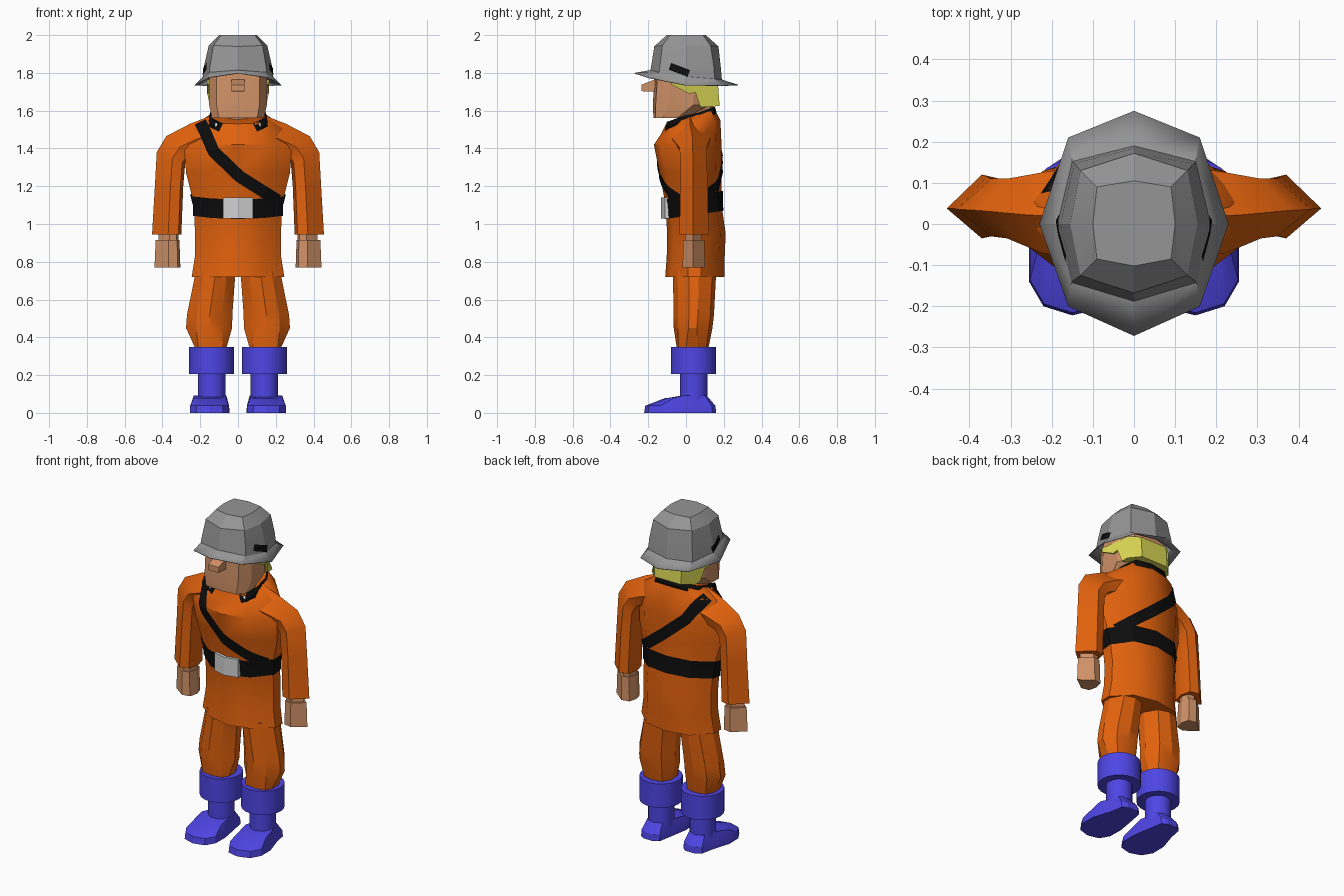
import bpy, bmesh, math
from mathutils import Vector
from mathutils.bvhtree import BVHTree

if "Cube" in bpy.data.objects:
    bpy.data.objects.remove(bpy.data.objects["Cube"])


def material(name, rgb):
    m = bpy.data.materials.new(name)
    m.diffuse_color = (*rgb, 1)
    m.use_nodes = True
    m.node_tree.nodes["Principled BSDF"].inputs["Base Color"].default_value = m.diffuse_color
    return m


ORANGE = material("orange cloth", (0.75, 0.12, 0.004))
BLUE = material("blue rubber", (0.075, 0.06, 0.78))
SKIN = material("skin", (0.63, 0.285, 0.135))
GREY = material("grey metal", (0.30, 0.30, 0.30))
YELLOW = material("yellow hair", (0.70, 0.68, 0.09))
SILVER = material("silver buckle", (0.63, 0.63, 0.63))
BLACK = material("black webbing", (0.004, 0.004, 0.004))
WHITE = material("white badge", (0.85, 0.85, 0.85))


def finish(name, bm, mat, mirror=False, thick=0, angle=28):
    bmesh.ops.recalc_face_normals(bm, faces=bm.faces)
    me = bpy.data.meshes.new(name)
    bm.to_mesh(me)
    bm.free()
    ob = bpy.data.objects.new(name, me)
    bpy.context.collection.objects.link(ob)
    me.materials.append(mat)
    bpy.ops.object.select_all(action='DESELECT')
    ob.select_set(True)
    bpy.context.view_layer.objects.active = ob
    bpy.ops.object.shade_smooth_by_angle(angle=math.radians(angle))
    if mirror:
        ob.modifiers.new("mirror", 'MIRROR').use_mirror_merge = False
    if thick:
        s = ob.modifiers.new("thickness", 'SOLIDIFY')
        s.thickness, s.offset = thick, -1
    return ob


def loft(name, rings, mat, closed=True, bottom=True, top=True, **kw):
    bm = bmesh.new()
    vs = [[bm.verts.new(p) for p in r] for r in rings]
    n = len(vs[0])
    for a, b in zip(vs, vs[1:]):
        for i in range(n if closed else n - 1):
            j = (i + 1) % n
            bm.faces.new((a[i], a[j], b[j], b[i]))
    if bottom:
        bm.faces.new(vs[0])
    if top:
        bm.faces.new(vs[-1])
    return finish(name, bm, mat, **kw)


def mirrored(half):
    """Complete a half section whose first and last points lie on the centre."""
    return half + [(-u, v) for u, v in half[-2:0:-1]]


BODY = mirrored([(0, 0), (.56, .11), (1, .38), (1, .6), (.6, .91), (0, 1)])
SQUARE = mirrored([(0, 0), (.78, .06), (1, .3), (1, .65), (.72, .93), (0, 1)])


def section(z, w, yf, yb, tilt=0, cx=0, shape=BODY):
    return [(cx + u * w, yf + v * (yb - yf), z + tilt * (v - .5)) for u, v in shape]


# Jacket body
jacket = loft("jacket", [
    section(.72, .245, -.11, .205), section(.83, .228, -.102, .205),
    section(.95, .228, -.10, .21), section(1.10, .232, -.108, .188),
    section(1.27, .275, -.14, .188), section(1.42, .285, -.17, .188),
    section(1.515, .235, -.13, .182, .07),
    section(1.57, .145, -.105, .15, .08, shape=SQUARE)], ORANGE, angle=40)

# Sleeves: each ring joins an outer and an inner seam
SLEEVE = [(0, .47), (.55, 0), (.9, .08), (1, .5), (.9, .92), (.55, 1)]


def sleeve_ring(xo, zo, xi, zi, yf, yb):
    return [(xo + t * (xi - xo), yf + v * (yb - yf), zo + t * (zi - zo)) for t, v in SLEEVE]


sleeves = loft("sleeves", [
    sleeve_ring(.455, .945, .30, .945, -.035, .12), sleeve_ring(.44, 1.2, .29, 1.2, -.03, .115),
    sleeve_ring(.43, 1.38, .28, 1.32, -.03, .11), sleeve_ring(.38, 1.465, .25, 1.36, -.035, .11),
    sleeve_ring(.255, 1.53, .20, 1.38, -.07, .125), sleeve_ring(.14, 1.575, .12, 1.40, -.09, .14)],
    ORANGE, mirror=True, angle=40)

# Hands and wrists
loft("wrists", [sleeve_ring(.42, z, .315, z, -.005, .085) for z in (.90, .96)], SKIN, mirror=True)
loft("hands", [sleeve_ring(.442, .77, .305, .77, -.018, .10),
               sleeve_ring(.436, .915, .31, .915, -.015, .098)], SKIN, mirror=True)

# Trousers
loft("trousers", [
    section(.35, .085, -.05, .12, cx=.145, shape=SQUARE), section(.45, .122, -.065, .14, cx=.153),
    section(.52, .12, -.065, .148, cx=.15), section(.75, .105, -.07, .16, cx=.118)],
    ORANGE, mirror=True)


# Boots
def disc(r, z):
    return [(.14 + r * math.cos(a * math.pi / 10), .04 + r * math.sin(a * math.pi / 10), z)
            for a in range(20)]


loft("boot_cuffs", [disc(.12, .205), disc(.12, .35)], BLUE, mirror=True)
loft("boot_shafts", [disc(.073, .05), disc(.073, .22)], BLUE, mirror=True)
SOLE = [(.15, -.222), (.22, -.2), (.255, -.14), (.255, -.05), (.22, .06), (.205, .14), (.175, .16),
        (.11, .16), (.08, .14), (.062, .04), (.045, -.06), (.047, -.15), (.08, -.205)]
upper = [(.14 + (x - .14) * .82, .04 + (y - .04) * .58) for x, y in SOLE]
loft("feet", [[(x, y, 0) for x, y in SOLE],
              [(.145 + (x - .145) * .98, y * .97, .038) for x, y in SOLE],
              [(x, y, .092 if y > -.03 else .078) for x, y in upper]], BLUE, mirror=True)

# Head, neck, nose
loft("neck", [section(1.50, .09, -.03, .13), section(1.66, .09, -.03, .15)], SKIN)
FACE = mirrored([(0, 0), (.74, .05), (1, .28), (1, .7), (.7, .97), (0, 1)])
loft("head", [section(1.562, .138, -.172, .01, shape=FACE), section(1.63, .153, -.176, .13, shape=FACE),
              section(1.80, .152, -.165, .14, shape=FACE)], SKIN)
NOSE = [(-.14, 1.775), (-.235, 1.737), (-.235, 1.703), (-.14, 1.70)]
loft("nose", [[(x, y, z) for y, z in NOSE] for x in (-.035, .035)], SKIN)

# Hair: side profile carried across the head, narrowing to the back
HAIR = [(-.08, 1.74), (.015, 1.69), (.05, 1.695), (.075, 1.62), (.12, 1.62), (.178, 1.625),
        (.168, 1.755), (.12, 1.757), (-.08, 1.765)]


def hair_ring(s):
    return [(s * (.09 if y > .15 else .148 if y > .06 else .163), y, z) for y, z in HAIR]


loft("hair", [hair_ring(-1), hair_ring(1)], YELLOW)


# Helmet: half rings of (x, y, z) from front to back
def helmet_ring(half):
    return half + [(-x, y, z) for x, y, z in half[-2:0:-1]]


helmet = loft("helmet", [helmet_ring(h) for h in (
    [(0, -.272, 1.80), (.16, -.2, 1.776), (.23, 0, 1.735), (.16, .21, 1.735), (0, .275, 1.737)],
    [(0, -.188, 1.815), (.152, -.142, 1.803), (.186, 0, 1.78), (.15, .152, 1.768), (0, .19, 1.765)],
    [(0, -.182, 1.85), (.147, -.137, 1.845), (.179, 0, 1.84), (.145, .147, 1.835), (0, .184, 1.83)],
    [(0, -.168, 1.94), (.13, -.125, 1.945), (.155, 0, 1.945), (.13, .13, 1.945), (0, .172, 1.94)],
    [(0, -.102, 2.0), (.09, -.085, 2.0), (.1, 0, 2.0), (.09, .09, 2.0), (0, .105, 2.0)])],
    GREY, bottom=False, thick=.004, angle=18)

# Belt: a tilted slice of the jacket pushed outward
bm = bmesh.new()
bm.from_mesh(jacket.data)
tilt = Vector((0, -.15, 1)).normalized()
for z, outer in ((1.042, False), (1.147, True)):
    bmesh.ops.bisect_plane(bm, geom=bm.verts[:] + bm.edges[:] + bm.faces[:], plane_co=(0, 0, z),
                           plane_no=tilt, clear_outer=outer, clear_inner=not outer)
for v in bm.verts:
    v.co.x *= 1.03
    v.co.y = .04 + (v.co.y - .04) * 1.05
finish("belt", bm, BLACK)
BUCKLE = [(-.08, -.07), (-.08, -.112), (0, -.132), (.08, -.112), (.08, -.07)]
loft("buckle", [[(x, y, z) for x, y in BUCKLE] for z in (1.03, 1.14)], SILVER, angle=10)

# Thin plates laid onto a surface along a flat path
deps = bpy.context.evaluated_depsgraph_get()
CLOTH = [BVHTree.FromObject(o, deps) for o in (jacket, sleeves)]
METAL = [BVHTree.FromObject(helmet, deps)]


def plate(name, trees, path, half, axis, sign, mat, lift=.008, steps=6):
    pts = [Vector(a).lerp(Vector(b), i / steps) for a, b in zip(path, path[1:]) for i in range(steps)]
    pts.append(Vector(path[-1]))

    def at(p, depth):
        return Vector((p.x, depth, p.y) if axis == 'y' else (depth, p.x, p.y))

    rows = []
    for i, p in enumerate(pts):
        d = (pts[min(i + 1, len(pts) - 1)] - pts[max(i - 1, 0)]).normalized()
        row = []
        for k in (-1, -.33, .33, 1):
            q = p + Vector((-d.y, d.x)) * half * k
            hits = [t.ray_cast(at(q, 2 * sign), at(Vector((0, 0)), -sign), 2.1) for t in trees]
            hits = [h for h in hits if h[0]]
            if hits:
                hit = min(hits, key=lambda h: h[3])
                row.append(hit[0] + at(Vector((0, 0)), sign * lift))
            else:
                hit = min((t.find_nearest(at(q, .03)) for t in trees), key=lambda h: h[3])
                row.append(hit[0] + Vector((0, 0, lift)))
        rows.append(row)
    loft(name, rows, mat, closed=False, bottom=False, top=False)


# Shoulder strap, front and back
plate("strap_front", CLOTH, [(-.20, 1.54), (-.175, 1.49), (-.13, 1.385), (.01, 1.25), (.21, 1.125)],
      .032, 'y', -1, BLACK)
plate("strap_back", CLOTH, [(-.20, 1.54), (-.12, 1.42), (.02, 1.30), (.21, 1.15)],
      .032, 'y', 1, BLACK)

# Collar band, open at the front
COLLAR = [(.13, -.105, 1.525), (.155, -.03, 1.55), (.152, .07, 1.575), (.105, .145, 1.60), (0, .158, 1.605)]
arc = COLLAR + [(-x, y, z) for x, y, z in COLLAR[-2::-1]]
loft("collar", [[(x * s, y * s, z + h) for x, y, z in arc] for s, h in ((1.03, -.02), (.97, .016))],
     BLACK, closed=False, bottom=False, top=False, thick=.008)

# Collar tabs with badges, and helmet clips
for s, side in ((-1, "left"), (1, "right")):
    plate("collar_tab_" + side, CLOTH, [(s * .15, 1.54), (s * .09, 1.51)], .024, 'y', -1, BLACK, steps=2)
    plate("badge_" + side, CLOTH, [(s * .128, 1.535), (s * .115, 1.52)], .009, 'y', -1, WHITE, .013, 1)
    plate("helmet_clip_" + side, METAL, [(-.085, 1.835), (.015, 1.797)], .019, 'x', s, BLACK, .006, 3)
